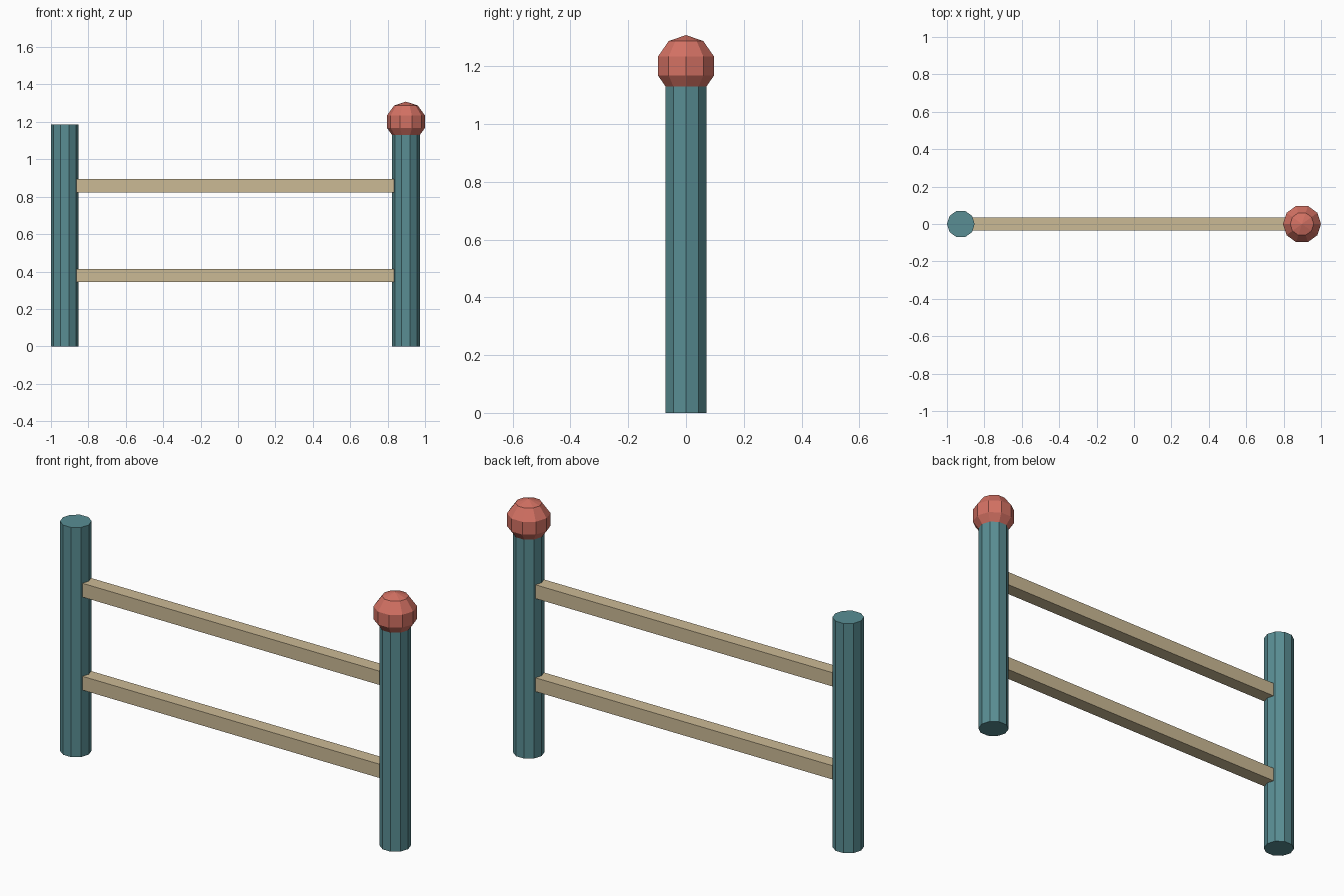
import bpy
import bmesh
from math import cos, sin, pi

cube = bpy.data.objects.get("Cube")
if cube:
    bpy.data.objects.remove(cube, do_unlink=True)

SIDES = 10
POST_R, POST_H = 0.074, 1.185
LEFT_X, RIGHT_X = 0.898, -0.926
BALL_R, BALL_Z = 0.107, 1.201


def material(name, rgb):
    mat = bpy.data.materials.new(name)
    mat.use_nodes = True
    color = (*rgb, 1)
    mat.diffuse_color = color
    mat.node_tree.nodes["Principled BSDF"].inputs["Base Color"].default_value = color
    return mat


def add_object(name, bm, mat, location):
    bmesh.ops.recalc_face_normals(bm, faces=bm.faces[:])
    mesh = bpy.data.meshes.new(name)
    bm.to_mesh(mesh)
    bm.free()
    mesh.materials.append(mat)
    obj = bpy.data.objects.new(name, mesh)
    obj.location = location
    bpy.context.collection.objects.link(obj)
    return obj


def lathe(name, profile, mat, location):
    """Turn (radius, height) points into a faceted solid with corners on the x axis."""
    bm = bmesh.new()
    rings = []
    for r, z in profile:
        count = SIDES if r > 1e-4 else 1
        rings.append([bm.verts.new((r * cos(2 * pi * i / SIDES), r * sin(2 * pi * i / SIDES), z))
                      for i in range(count)])
    for low, high in zip(rings, rings[1:]):
        for i in range(SIDES):
            j = (i + 1) % SIDES
            corners = [low[i % len(low)], low[j % len(low)],
                       high[j % len(high)], high[i % len(high)]]
            bm.faces.new(list(dict.fromkeys(corners)))
    # Flat caps on open ends
    for ring in (rings[0], rings[-1]):
        if len(ring) > 1:
            bm.faces.new(ring)
    return add_object(name, bm, mat, location)


def rail(name, z, mat):
    """Square bar whose ends meet the facets of both posts."""
    start, end, thick = -0.863, 0.834, 0.071
    bm = bmesh.new()
    bmesh.ops.create_cube(bm, size=1)
    bmesh.ops.scale(bm, vec=(end - start, thick, thick), verts=bm.verts[:])
    return add_object(name, bm, mat, ((start + end) / 2, 0, z))


teal = material("teal paint", (0.10, 0.27, 0.295))
red = material("coral red paint", (0.65, 0.165, 0.125))
tan = material("tan wood", (0.60, 0.49, 0.30))

# Posts
for name, x in (("left_post", LEFT_X), ("right_post", RIGHT_X)):
    lathe(name, [(POST_R, 0), (POST_R, POST_H)], teal, (x, 0, 0))

# Ball finial with five bands
ball = [(BALL_R * sin(pi * k / 5), -BALL_R * cos(pi * k / 5)) for k in range(6)]
lathe("ball_finial", ball, red, (LEFT_X, 0, BALL_Z))

# Rails
rail("lower_rail", 0.379, tan)
rail("upper_rail", 0.859, tan)
